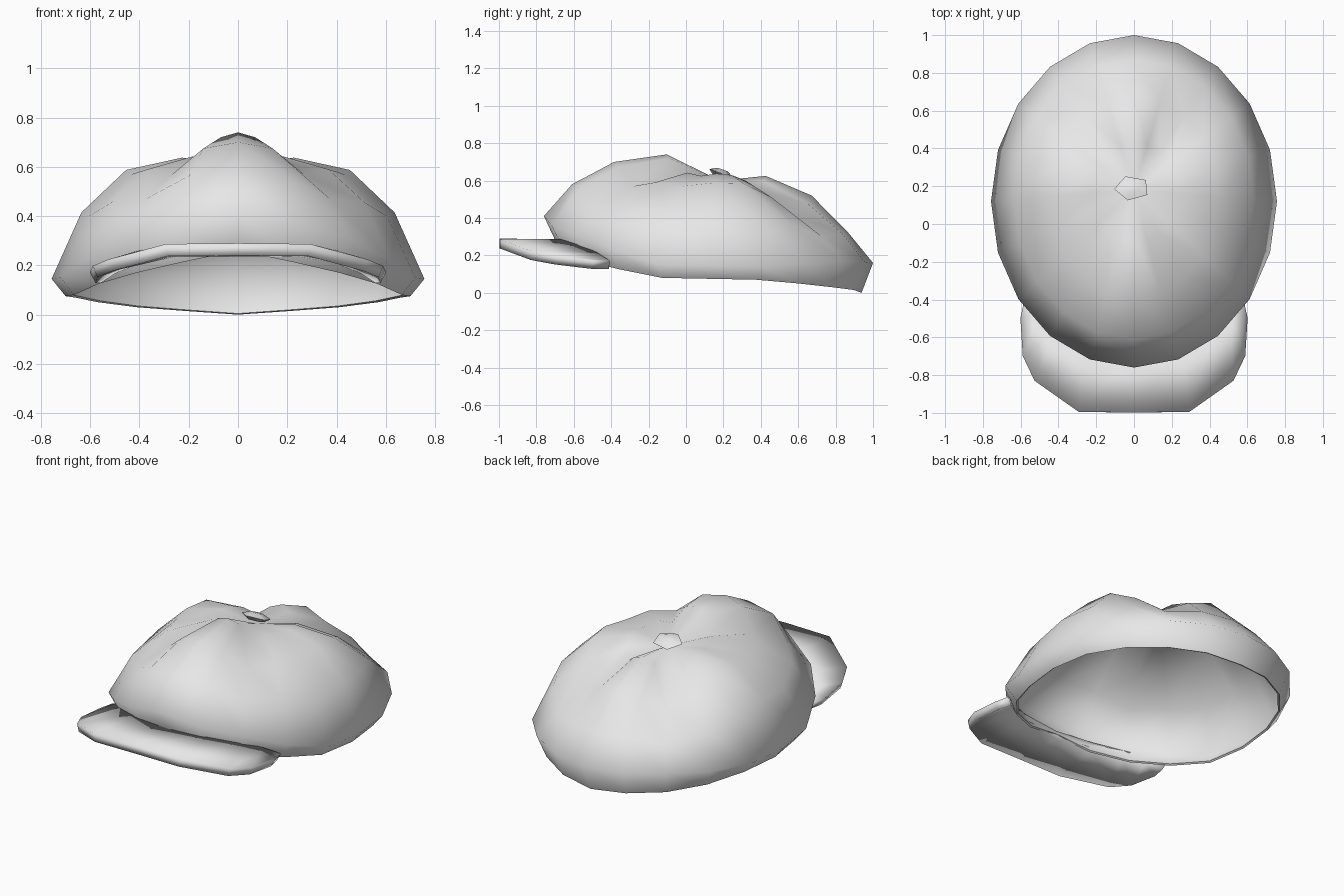
import bpy, math
from mathutils import Vector

cube = bpy.data.objects.get("Cube")
if cube:
    bpy.data.objects.remove(cube, do_unlink=True)

cloth = bpy.data.materials.new("grey_cloth")
cloth.use_nodes = True
GREY = (0.8, 0.8, 0.8, 1)
cloth.diffuse_color = GREY
cloth.node_tree.nodes["Principled BSDF"].inputs["Base Color"].default_value = GREY


def add_part(name, verts, faces, angle, thickness=0, offset=0):
    mesh = bpy.data.meshes.new(name)
    mesh.from_pydata(verts, [], faces)
    mesh.materials.append(cloth)
    obj = bpy.data.objects.new(name, mesh)
    bpy.context.collection.objects.link(obj)
    bpy.ops.object.select_all(action='DESELECT')
    obj.select_set(True)
    bpy.context.view_layer.objects.active = obj
    if thickness:
        mod = obj.modifiers.new("thickness", 'SOLIDIFY')
        mod.thickness, mod.offset = thickness, offset
        bpy.ops.object.modifier_apply(modifier=mod.name)
    bpy.ops.object.shade_smooth_by_angle(angle=math.radians(angle))
    return obj


# Crown: puffed panels; heights along ridges and seams, front to back
RINGS = (0.3, 0.6, 0.84, 1.0, 0.925)
KEYS = [(0.74, 0.70, 0.58, 0.41, 0.26),   # front ridge
        (0.62, 0.57, 0.47, 0.31, 0.17),   # front seam
        (0.625, 0.57, 0.40, 0.15, 0.08),  # side panel
        (0.63, 0.585, 0.41, 0.14, 0.07),  # side ridge
        (0.55, 0.42, 0.30, 0.17, 0.03),   # back seam
        (0.625, 0.52, 0.32, 0.16, 0.0)]   # back ridge
BULGE = (0.04, 0.02, 0.01, 0.01, 0.01)    # extra puff between neighbouring keys
SEGMENTS = 20
TOP = Vector((0, 0.18, 0.60))


def height(ring, step):
    step = min(step, SEGMENTS - step)
    a, b = KEYS[step // 2], KEYS[(step + 1) // 2]
    bulge = BULGE[step // 2] if step % 2 and ring < 3 else 0
    return (a[ring] + b[ring]) / 2 + bulge


verts, faces = [TOP], []
for ring, scale in enumerate(RINGS):
    for step in range(SEGMENTS):
        t = math.radians(270 + step * 360 / SEGMENTS)
        x, y = 0.757 * math.cos(t), 0.12 + 0.88 * math.sin(t)
        verts.append((x * scale, TOP.y + (y - TOP.y) * scale, height(ring, step)))
for s in range(SEGMENTS):
    n = (s + 1) % SEGMENTS
    faces.append((0, 1 + s, 1 + n))
    for r in range(len(RINGS) - 1):
        a, b = 1 + r * SEGMENTS, 1 + (r + 1) * SEGMENTS
        faces.append((a + s, b + s, b + n, a + n))
add_part("crown", verts, faces, 80, 0.012, -1)

# Brim: curved strip between outer edge and crown, mirrored across x
outer = [(0, -0.998, 0.265), (0.29, -0.995, 0.262), (0.52, -0.83, 0.20),
         (0.58, -0.7, 0.175), (0.59, -0.5, 0.15)]
inner = [(0, -0.68, 0.26), (0.25, -0.65, 0.262), (0.4, -0.57, 0.235),
         (0.5, -0.48, 0.195), (0.57, -0.41, 0.15)]


def mirrored(half):
    return [(-x, y, z) for x, y, z in reversed(half[1:])] + half


edge, root = mirrored(outer), mirrored(inner)
count = len(edge)
faces = [(i, i + 1, count + i + 1, count + i) for i in range(count - 1)]
add_part("brim", edge + root, faces, 110, 0.05, 0)

# Button: small tilted five-sided bead where the seams meet
verts, faces = [], []
for radius, z in ((0.06, -0.02), (0.095, 0.0), (0.04, 0.022)):
    for i in range(5):
        t = math.radians(40 + 72 * i)
        verts.append((radius * math.cos(t), 0.75 * radius * math.sin(t), z))
faces = [tuple(reversed(range(5))), tuple(range(10, 15))]
for r in (0, 5):
    faces += [(r + i, r + (i + 1) % 5, r + 5 + (i + 1) % 5, r + 5 + i) for i in range(5)]
button = add_part("button", verts, faces, 40)
button.location = (-0.01, 0.19, 0.638)
button.rotation_euler.x = math.radians(-20)
